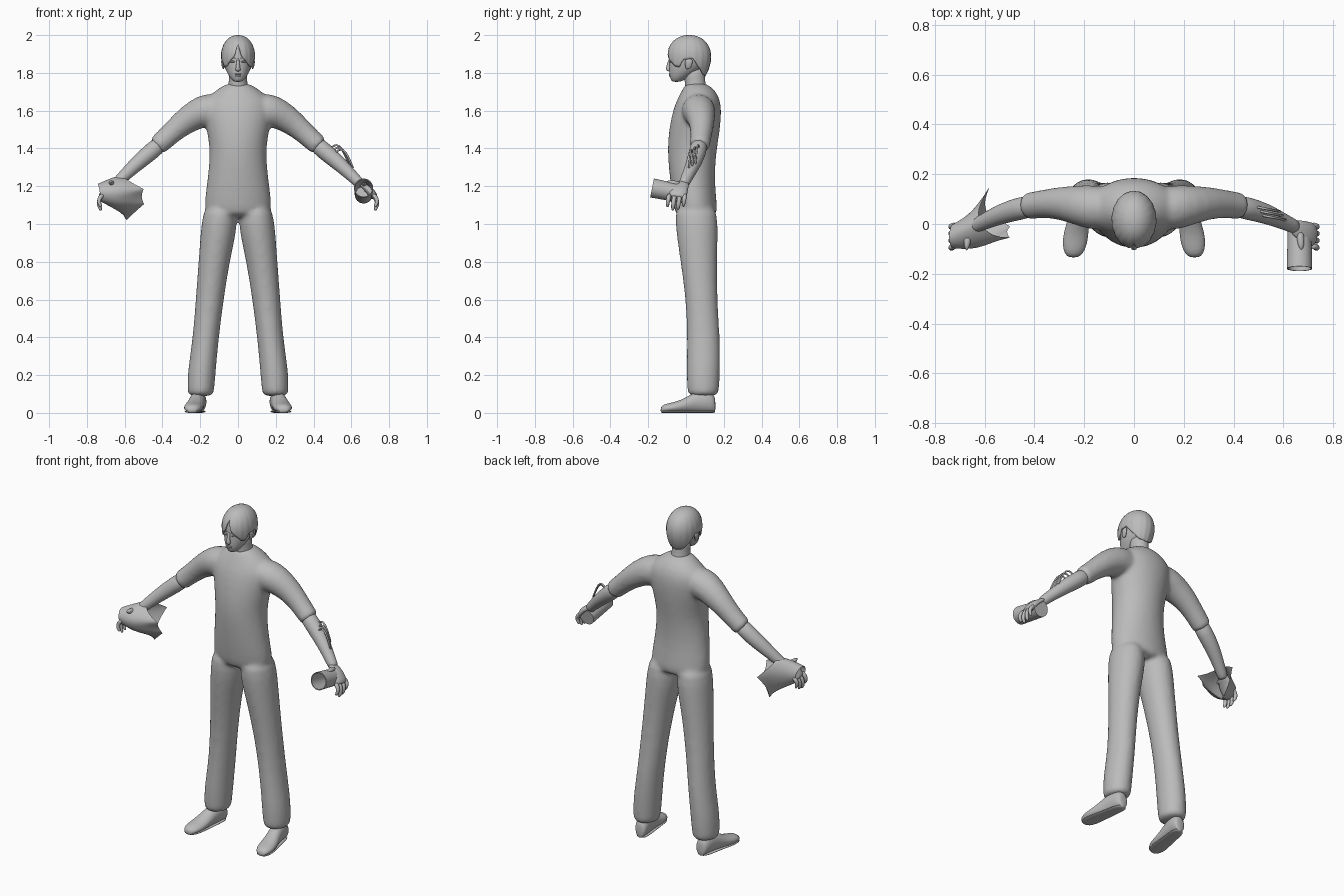
import bpy, bmesh, math
from mathutils import Vector

grey = bpy.data.materials.new("plain_grey")
grey.diffuse_color = (0.5, 0.5, 0.5, 1)


def add(name, verts, faces):
    me = bpy.data.meshes.new(name)
    me.from_pydata(verts, [], faces)
    bm = bmesh.new()
    bm.from_mesh(me)
    bmesh.ops.recalc_face_normals(bm, faces=bm.faces)
    bm.to_mesh(me)
    bm.free()
    me.materials.append(grey)
    me.polygons.foreach_set("use_smooth", [True] * len(me.polygons))
    ob = bpy.data.objects.new(name, me)
    bpy.context.collection.objects.link(ob)
    return ob


def loft(name, rings, n=20, caps=True, sub=1):
    """rings: (centre, half axis a, half axis b)"""
    verts, faces = [], []
    for c, a, b in rings:
        for i in range(n):
            t = 2 * math.pi * i / n
            verts.append(Vector(c) + Vector(a) * math.cos(t) + Vector(b) * math.sin(t))
    for r in range(len(rings) - 1):
        for i in range(n):
            j = (i + 1) % n
            faces.append((r * n + i, r * n + j, r * n + n + j, r * n + n + i))
    if caps:
        faces += [tuple(range(n)), tuple(range(len(verts) - n, len(verts)))]
    ob = add(name, verts, faces)
    if sub:
        ob.modifiers.new("subdivide", 'SUBSURF').levels = sub
        ob.modifiers[-1].render_levels = sub
    return ob


def stack(name, rows, s=1, **kw):
    """rows: (z, x min, x max, y front, y back), s mirrors in x"""
    return loft(name, [((s * (x0 + x1) / 2, (y0 + y1) / 2, z), ((x1 - x0) / 2, 0, 0), (0, (y1 - y0) / 2, 0))
                       for z, x0, x1, y0, y1 in rows], **kw)


def tube(name, rows, s=1, flat=1.0, **kw):
    """rows: (x, y, z, radius) along a path; flat scales the thickness across y"""
    p = [Vector((s * r[0], r[1], r[2])) for r in rows]
    rings = []
    for i, r in enumerate(rows):
        d = (p[min(i + 1, len(p) - 1)] - p[max(i - 1, 0)]).normalized()
        side = Vector((0, 1, 0))
        side = (side - d * side.dot(d)).normalized()
        rings.append((p[i], side * r[3], d.cross(side) * r[3] * flat))
    return loft(name, rings, **kw)


# One-piece outfit: torso, trouser legs and sleeves fused together
parts = [stack("torso", [(z, -x, x, f, b) for z, x, f, b in [
    (1.03, .165, -.05, .165), (1.08, .185, -.065, .168), (1.2, .168, -.082, .155), (1.3, .156, -.093, .155),
    (1.4, .15, -.1, .165), (1.5, .168, -.092, .182), (1.6, .19, -.072, .19), (1.66, .18, -.048, .182),
    (1.71, .115, -.02, .155), (1.75, .055, -.004, .105)]])]
for s in (1, -1):
    parts.append(stack("leg", [
        (1.12, .01, .175, -.06, .16), (1.0, .002, .195, -.058, .17), (.9, .02, .203, -.045, .168),
        (.8, .043, .21, -.03, .166), (.6, .075, .225, -.002, .166), (.42, .098, .238, .005, .18),
        (.28, .112, .258, .003, .182), (.2, .118, .268, .002, .18), (.12, .126, .268, .006, .176),
        (.085, .128, .268, .01, .172)], s))
    parts.append(tube("sleeve", [
        (.08, .06, 1.6, .085), (.16, .065, 1.605, .092), (.22, .075, 1.583, .082), (.3, .085, 1.53, .066),
        (.37, .08, 1.465, .056), (.42, .073, 1.42, .055), (.435, .071, 1.407, .053)], s))
bpy.ops.object.select_all(action='DESELECT')
for p in parts:
    p.select_set(True)
bpy.context.view_layer.objects.active = parts[0]
for p in parts:
    bpy.context.view_layer.objects.active = p
    bpy.ops.object.modifier_apply(modifier="subdivide")
bpy.context.view_layer.objects.active = parts[0]
bpy.ops.object.join()
outfit = bpy.context.object
outfit.name = "outfit"
m = outfit.modifiers.new("fuse", 'REMESH')
m.mode, m.voxel_size, m.use_smooth_shade = 'VOXEL', .011, True
m = outfit.modifiers.new("soften", 'SMOOTH')
m.factor, m.iterations = .5, 8

# Forearms, hands and shoes
for s, side in ((1, "left"), (-1, "right")):
    tube(side + "_forearm", [
        (.4, .074, 1.435, .045), (.46, .062, 1.383, .046), (.52, .045, 1.333, .042), (.58, .02, 1.278, .035),
        (.63, -.004, 1.228, .029), (.655, -.015, 1.205, .029)], s)
    tube(side + "_palm", [
        (.635, -.006, 1.225, .028), (.665, -.022, 1.205, .038), (.695, -.038, 1.18, .05),
        (.718, -.045, 1.15, .048), (.724, -.047, 1.138, .04)], s, flat=.45)
    for k in range(4):
        y = -.088 + .028 * k
        z = (.018, 0, .004, .02)[k]
        tube(side + "_finger", [
            (.712, y, 1.158, .013), (.733, y - .004, 1.13 + z / 2, .0125), (.738, y - .008, 1.1 + z, .0115),
            (.728, y - .01, 1.078 + z, .009), (.724, y - .01, 1.072 + z, .005)], s, n=10)
    tube(side + "_thumb", [
        (.665, -.03, 1.21, .017), (.67, -.065, 1.215, .016), (.672, -.09, 1.222, .013), (.672, -.108, 1.222, .007)],
        s, n=10)
    # shoe: (y, centre x, half width, height)
    loft(side + "_shoe", [((s * x, y, h / 2), (w, 0, 0), (0, 0, h / 2)) for y, x, w, h in [
        (-.135, .243, .018, .028), (-.12, .242, .038, .045), (-.08, .238, .051, .054), (-.03, .232, .05, .066),
        (.02, .222, .044, .095), (.07, .213, .042, .12), (.12, .207, .042, .12), (.148, .204, .034, .1),
        (.156, .203, .022, .07)]])
    loft(side + "_sole", [((s * x, y, .007), (w, 0, 0), (0, 0, .008)) for y, x, w in [
        (-.132, .243, .02), (-.115, .241, .042), (-.06, .236, .049), (.02, .222, .04), (.12, .207, .04),
        (.155, .203, .022)]])

# Neck and head
stack("neck", [(1.7, -.06, .06, -.01, .12), (1.74, -.05, .05, -.005, .103), (1.78, -.048, .048, -.01, .1),
               (1.83, -.05, .05, -.02, .1)])
stack("head", [(z, -x, x, f, b) for z, x, f, b in [
    (1.752, .02, -.072, -.03), (1.762, .032, -.08, -.01), (1.785, .05, -.088, .03), (1.81, .063, -.09, .07),
    (1.84, .073, -.09, .1), (1.87, .078, -.088, .115), (1.92, .08, -.088, .118), (1.96, .063, -.065, .1),
    (1.985, .03, -.03, .06)]])
loft("nose", [((0, y, z), (w, 0, 0), (0, d, 0)) for z, y, w, d in [
    (1.88, -.084, .007, .006), (1.85, -.09, .008, .009), (1.825, -.094, .013, .014), (1.813, -.093, .014, .012),
    (1.808, -.088, .009, .006)]], n=12)
for z, w in ((1.793, .02), (1.785, .017)):
    tube("lip", [(-w, -.08, z, .002), (-w / 2, -.087, z, .005), (w / 2, -.087, z, .005), (w, -.08, z, .002)], n=8)
for s in (1, -1):
    tube("eyelid", [(.014, -.084, 1.858, .003), (.03, -.083, 1.862, .006), (.048, -.072, 1.858, .003)], s, n=8)
    tube("brow", [(.012, -.086, 1.876, .003), (.035, -.082, 1.882, .005), (.056, -.066, 1.876, .003)], s, n=8)
    stack("ear", [(1.818, .072, .08, .0, .02), (1.835, .074, .087, -.005, .03), (1.86, .074, .091, -.008, .038),
                  (1.875, .074, .086, .0, .032)], s, n=12)

# Hair cap: hem height follows the direction around the head, with a parting in front
N, M, verts, faces = 72, 14, [], []
HEM = [(0, 1.955), (.1, 1.925), (.2, 1.89), (.45, 1.868), (.8, 1.835), (1.05, 1.83), (1.3, 1.87), (1.75, 1.875),
       (2.05, 1.83), (2.5, 1.79), (3.2, 1.78)]


def hem(a):
    for (a0, z0), (a1, z1) in zip(HEM, HEM[1:]):
        if a <= a1:
            return z0 + (z1 - z0) * (a - a0) / (a1 - a0)


for i in range(N):
    az = 2 * math.pi * i / N
    dist = min(az, 2 * math.pi - az)
    end = math.acos(max(-1, (hem(dist) - 1.888) / .112))
    for k in range(M + 1):
        t = end * (.03 + .97 * k / M)
        c = math.cos(t)
        r = math.sin(t) ** .9 if c > 0 else 1 - .3 * c * c
        r *= 1 + .012 * math.sin(az * 18) * k / M
        verts.append((.09 * r * math.sin(az), .017 - .116 * r * math.cos(az), 1.888 + .112 * c))
for i in range(N):
    j = (i + 1) % N
    for k in range(M):
        faces.append((i * (M + 1) + k, j * (M + 1) + k, j * (M + 1) + k + 1, i * (M + 1) + k + 1))
faces.append(tuple(i * (M + 1) for i in range(N)))
hair = add("hair", verts, faces)
m = hair.modifiers.new("thickness", 'SOLIDIFY')
m.thickness, m.offset = .007, -1

# Open cup held in the left hand, mouth facing forward
axis = Vector((0, -1, .2)).normalized()
up = Vector((0, .2, 1)).normalized()
base = Vector((.665, .0, 1.155))
loft("cup", [(base + axis * d, (r, 0, 0), up * r) for d, r in [
    (0, .047), (.09, .049), (.183, .051), (.183, .046), (.09, .044), (.012, .042)]], n=32, sub=0)
bpy.context.view_layer.objects.active = bpy.data.objects["cup"]
bpy.ops.object.select_all(action='DESELECT')
bpy.data.objects["cup"].select_set(True)
bpy.ops.object.shade_smooth_by_angle(angle=math.radians(40))

# Curled sheet wrapped around the right hand, flaring open towards the body
mouth = [(-.63, .01, 1.265), (-.575, -.05, 1.225), (-.5, -.055, 1.185), (-.515, -.03, 1.145), (-.498, -.01, 1.105),
         (-.55, .02, 1.06), (-.59, .045, 1.02), (-.605, .085, 1.1), (-.58, .15, 1.18), (-.625, .07, 1.235)]
middle = [(-.655, -.01, 1.262), (-.645, -.08, 1.225), (-.635, -.113, 1.17), (-.63, -.1, 1.13), (-.625, -.08, 1.095),
          (-.645, -.04, 1.075), (-.66, -.0, 1.075), (-.665, .03, 1.13), (-.66, .04, 1.19), (-.66, .02, 1.235)]
tail = [(-.745 + .02 * abs(math.sin(i * math.pi / 10)), -.05 - .05 * math.sin(i * math.pi / 5),
         1.165 + .05 * math.cos(i * math.pi / 5)) for i in range(10)]
verts = mouth + middle + tail
faces = [(r + i, r + (i + 1) % 10, r + 10 + (i + 1) % 10, r + 10 + i) for r in (0, 10) for i in range(10)]
sheet = add("curled_sheet", verts, faces)
crease = sheet.data.attributes.new("crease_vert", 'FLOAT', 'POINT')
for i in (2, 4, 6, 8):
    crease.data[i].value = 1.0
sheet.modifiers.new("curve", 'SUBSURF').levels = 2
sheet.modifiers[-1].render_levels = 2

# Thin looped cords standing on the left forearm
for k in range(3):
    y = .07 - .017 * k
    x = .485 + .012 * k
    tube("cord_loop", [(x + .1 * t, y - .02 * t, 1.395 - .075 * t - .012 * k + .055 * math.sin(math.pi * t), .005)
                       for t in [i / 8 for i in range(9)]], n=8, sub=0)
